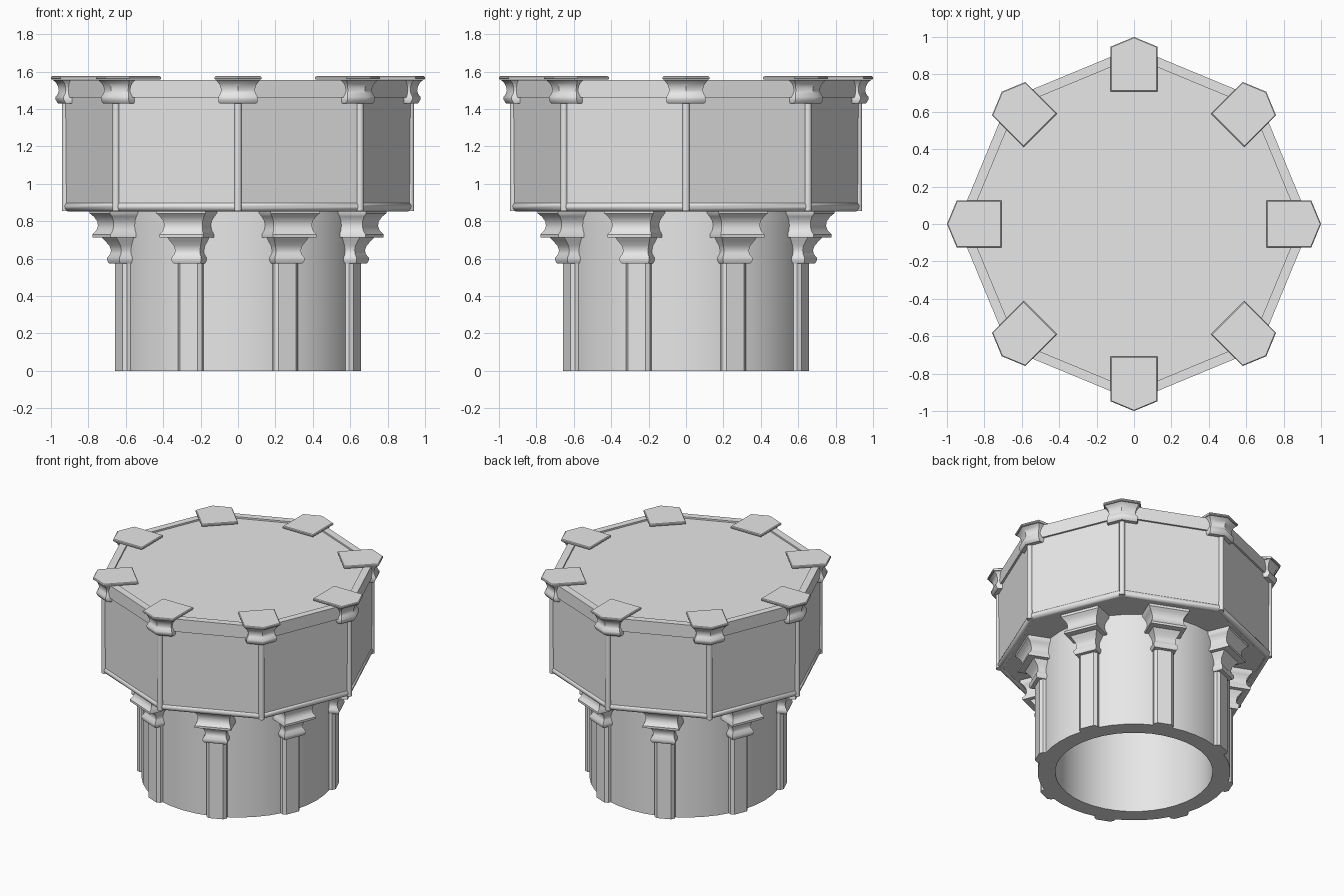
import bpy
import bmesh
from math import sin, cos, pi, tan, radians

if "Cube" in bpy.data.objects:
    bpy.data.objects.remove(bpy.data.objects["Cube"])

stone = bpy.data.materials.new("grey_stone")
stone.diffuse_color = (0.8, 0.8, 0.8, 1)
stone.use_nodes = True
stone.node_tree.nodes["Principled BSDF"].inputs["Base Color"].default_value = (0.8, 0.8, 0.8, 1)

SIDES = 8
STEP = 2 * pi / SIDES
SLOPE = tan(STEP / 2)


def loft(name, rings, angle=0, closed=False, smooth=40):
    """Skin a stack of equal point rings, turned about z by angle."""
    bm = bmesh.new()
    c, s = cos(angle), sin(angle)
    rows = [[bm.verts.new((x * c - y * s, x * s + y * c, z)) for x, y, z in ring]
            for ring in rings]
    n = len(rows[0])
    pairs = list(zip(rows, rows[1:]))
    if closed:
        pairs.append((rows[-1], rows[0]))
    else:
        bm.faces.new(rows[0])
        bm.faces.new(rows[-1])
    for a, b in pairs:
        for i in range(n):
            j = (i + 1) % n
            bm.faces.new((a[i], a[j], b[j], b[i]))
    bmesh.ops.recalc_face_normals(bm, faces=bm.faces)
    mesh = bpy.data.meshes.new(name)
    bm.to_mesh(mesh)
    bm.free()
    mesh.materials.append(stone)
    obj = bpy.data.objects.new(name, mesh)
    bpy.context.collection.objects.link(obj)
    bpy.ops.object.select_all(action='DESELECT')
    obj.select_set(True)
    bpy.context.view_layer.objects.active = obj
    bpy.ops.object.shade_smooth_by_angle(angle=radians(smooth))
    return obj


def circle(r, z, n):
    return [(r * cos(2 * pi * i / n), r * sin(2 * pi * i / n), z) for i in range(n)]


def bracket(inner, outer, half, z):
    """Square-fronted ring facing +x."""
    return [(inner, -half, z), (outer, -half, z), (outer, half, z), (inner, half, z)]


def corner_bracket(inner, tip, half, z):
    """Ring with a pointed front that follows the octagon corner."""
    back = tip - half * SLOPE
    return [(inner, -half, z), (back, -half, z), (tip, 0, z), (back, half, z), (inner, half, z)]


# Hollow round drum
loft("drum", [circle(r, z, 40) for r, z in
              ((0.655, 0), (0.655, 0.87), (0.535, 0.87), (0.535, 0))], closed=True)

# Octagonal body with a raised band and a shallow recessed top
loft("body", [circle(r, z, SIDES) for r, z in
              ((0.925, 0.86), (0.93, 1.46), (0.945, 1.46), (0.945, 1.555),
               (0.89, 1.555), (0.89, 1.543))])

# Rounded moulding along the lower edge
loft("lower_moulding", [circle(0.91 + 0.025 * cos(t * pi / 6), 0.878 + 0.025 * sin(t * pi / 6), SIDES)
                        for t in range(12)], closed=True)

# Capital profiles: (outer reach, half width, height)
pilaster_cap = [
    (0.715, 0.078, 0.575), (0.722, 0.086, 0.59), (0.722, 0.086, 0.605),
    (0.708, 0.074, 0.625), (0.705, 0.072, 0.645), (0.712, 0.078, 0.67),
    (0.732, 0.092, 0.695), (0.745, 0.1, 0.712), (0.79, 0.126, 0.714),
    (0.79, 0.126, 0.73), (0.772, 0.115, 0.75), (0.765, 0.11, 0.775),
    (0.768, 0.113, 0.8), (0.782, 0.128, 0.825), (0.8, 0.142, 0.842),
    (0.8, 0.142, 0.87)]
corner_cap = [
    (0.96, 0.098, 1.428), (0.966, 0.103, 1.434), (0.975, 0.104, 1.45),
    (0.975, 0.104, 1.465), (0.962, 0.094, 1.483), (0.958, 0.09, 1.5),
    (0.962, 0.094, 1.52), (0.972, 0.104, 1.54), (0.99, 0.118, 1.555)]

for k in range(SIDES):
    at_corner = k * STEP
    at_side = at_corner + STEP / 2

    # Pilaster with chamfered edges
    shaft = [(0.6, -0.07), (0.67, -0.07), (0.69, -0.05),
             (0.69, 0.05), (0.67, 0.07), (0.6, 0.07)]
    loft(f"pilaster_{k}", [[(x, y, z) for x, y in shaft] for z in (0, 0.58)], at_side)
    loft(f"pilaster_capital_{k}",
         [bracket(0.6, out, half, z) for out, half, z in pilaster_cap], at_side)

    # Slim colonnette on the body corner
    loft(f"colonnette_{k}",
         [[(x + 0.922, y, z) for x, y, z in circle(0.02, z, 12)] for z in (0.855, 1.45)],
         at_corner)

    # Corner capital with a wide cover slab
    loft(f"corner_capital_{k}",
         [corner_bracket(0.86, tip, half, z) for tip, half, z in corner_cap], at_corner)
    loft(f"cover_slab_{k}",
         [corner_bracket(i, tip, half, z) for i, tip, half, z in
          ((0.712, 0.995, 0.122, 1.557), (0.708, 1.0, 0.126, 1.562),
           (0.708, 1.0, 0.126, 1.57), (0.713, 0.995, 0.121, 1.575))], at_corner)
